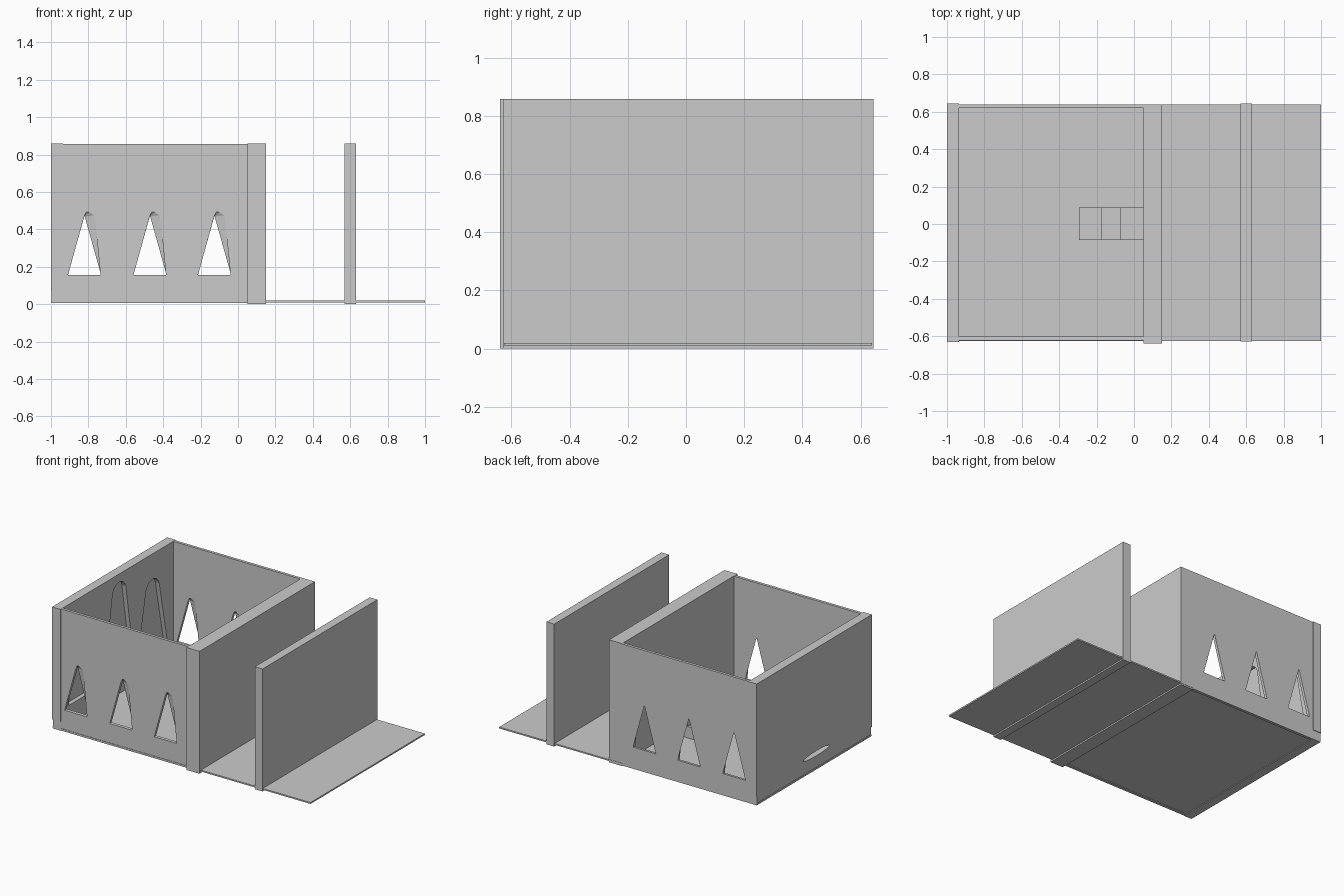
import bpy, bmesh
from math import cos, sin, pi

if "Cube" in bpy.data.objects:
    bpy.data.objects.remove(bpy.data.objects["Cube"])


def finish(bm, name):
    bmesh.ops.recalc_face_normals(bm, faces=bm.faces)
    me = bpy.data.meshes.new(name)
    bm.to_mesh(me)
    bm.free()
    ob = bpy.data.objects.new(name, me)
    bpy.context.collection.objects.link(ob)
    return ob


def box(name, x0, x1, y0, y1, z0, z1):
    bm = bmesh.new()
    bmesh.ops.create_cube(bm, size=1)
    for v in bm.verts:
        v.co = ((x0 + x1) / 2 + v.co.x * (x1 - x0),
                (y0 + y1) / 2 + v.co.y * (y1 - y0),
                (z0 + z1) / 2 + v.co.z * (z1 - z0))
    return finish(bm, name)


def hull(name, points):
    bm = bmesh.new()
    for p in points:
        bm.verts.new(p)
    res = bmesh.ops.convex_hull(bm, input=bm.verts)
    junk = {g for g in res["geom_interior"] + res["geom_unused"]
            if isinstance(g, bmesh.types.BMVert)}
    bmesh.ops.delete(bm, geom=list(junk), context='VERTS')
    return finish(bm, name)


def carve(target, cutter):
    mod = target.modifiers.new("opening", 'BOOLEAN')
    mod.operation = 'DIFFERENCE'
    mod.solver = 'EXACT'
    mod.object = cutter
    bpy.context.view_layer.objects.active = target
    bpy.ops.object.modifier_apply(modifier=mod.name)
    bpy.data.objects.remove(cutter)


# floor and the two cross walls
box("floor", -1, 1, -0.625, 0.64, 0.01, 0.02)
box("divider_wall", 0.05, 0.15, -0.64, 0.638, 0, 0.858)
box("outer_wall", 0.57, 0.63, -0.628, 0.645, 0, 0.858)

# side walls with splayed triangular windows
for side, y0, y1 in (("front", -0.622, -0.602), ("back", 0.62, 0.64)):
    wall = box(side + "_wall", -0.935, 0.05, y0, y1, 0.005, 0.857)
    for c in (-0.822, -0.472, -0.127):
        outer = [(-0.087, 0.155), (0.0, 0.47), (0.012, 0.495), (0.03, 0.492),
                 (0.055, 0.475), (0.087, 0.155)]
        inner = [(-0.087, 0.157), (0.0, 0.468), (0.087, 0.157)]
        pts = [(c + x, y0 - 0.001, z) for x, z in outer]
        pts += [(c + x, y1 + 0.001, z) for x, z in inner]
        carve(wall, hull("window_cutter", pts))

# end wall with arched niches on its inner face
end = box("end_wall", -1, -0.935, -0.63, 0.645, 0.07, 0.858)
for c, top in ((-0.37, 0.68), (0.02, 0.80), (0.39, 0.68)):
    r = 0.075
    arch = [(c - 0.17, 0.15), (c + 0.17, 0.15)]
    arch += [(c + r * cos(a * pi / 12), top - r + r * sin(a * pi / 12)) for a in range(13)]
    carve(end, hull("niche_cutter", [(x, y, z) for x in (-0.965, -0.92) for y, z in arch]))

# narrow lens-shaped slit low in the end wall
lens = [(-0.015 + 0.145 * cos(a * pi / 8), 0.12 + 0.017 * sin(a * pi / 8)) for a in range(16)]
carve(end, hull("slit_cutter", [(x, y, z) for x in (-1.05, -0.9) for y, z in lens]))

# sill below the end wall
box("end_sill", -0.997, -0.935, -0.625, 0.64, 0.005, 0.07)

# stairs up to the divider wall
for i, x in enumerate((-0.295, -0.175, -0.075)):
    x1 = (-0.175, -0.075, 0.05)[i]
    box("step_%d" % (i + 1), x, x1, -0.085, 0.088, 0.02, (0.06, 0.10, 0.145)[i])
